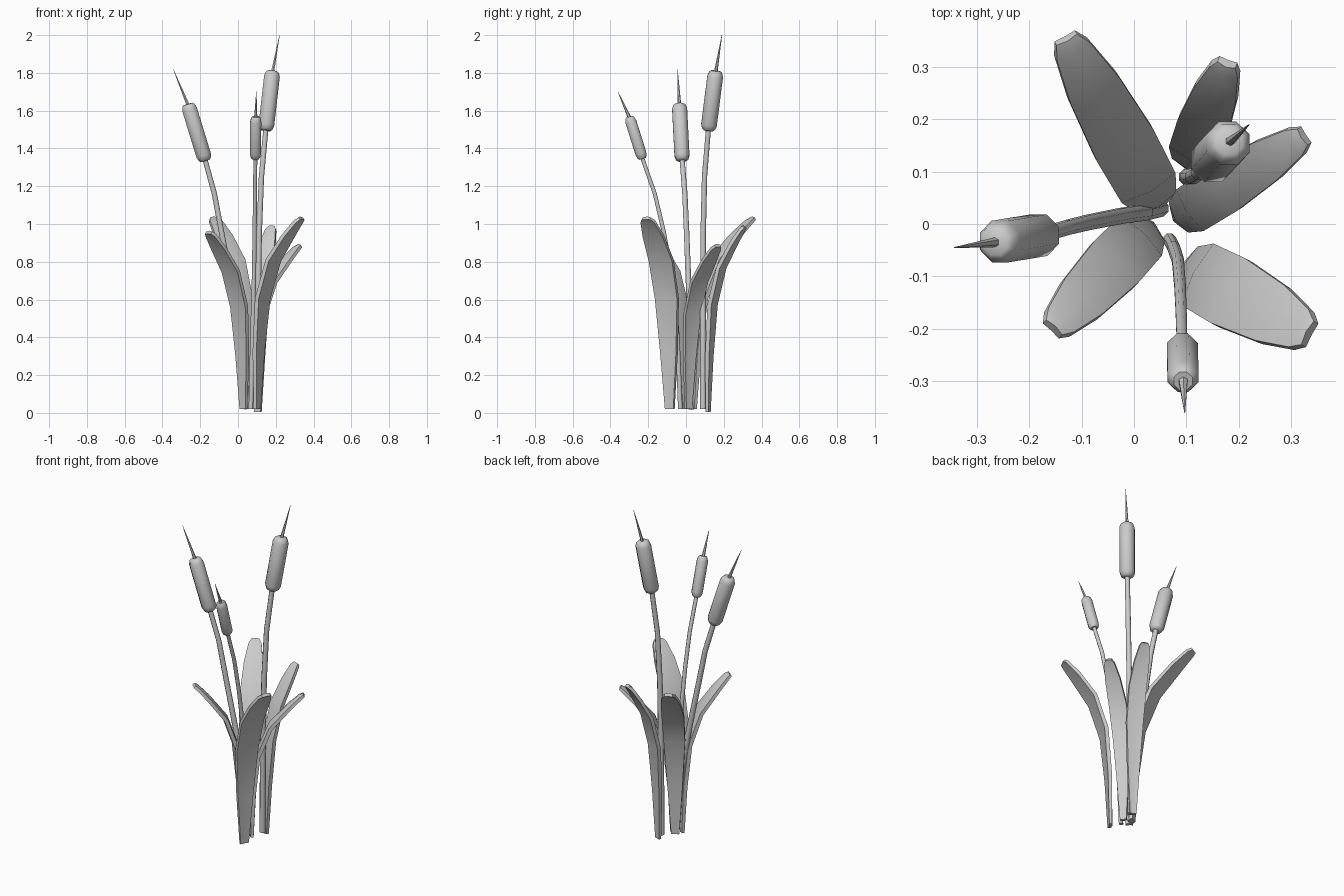
import bpy, bmesh, math
from mathutils import Vector

if "Cube" in bpy.data.objects:
    bpy.data.objects.remove(bpy.data.objects["Cube"])


def finish(name, rings, angle=50):
    """Skin a list of vertex rings, cap both ends, and shade."""
    bm = bmesh.new()
    loops = [[bm.verts.new(p) for p in ring] for ring in rings]
    n = len(loops[0])
    for a, b in zip(loops, loops[1:]):
        for i in range(n):
            j = (i + 1) % n
            bm.faces.new((a[i], a[j], b[j], b[i]))
    bm.faces.new(loops[0][::-1])
    bm.faces.new(loops[-1])
    bmesh.ops.recalc_face_normals(bm, faces=bm.faces)
    mesh = bpy.data.meshes.new(name)
    bm.to_mesh(mesh)
    bm.free()
    ob = bpy.data.objects.new(name, mesh)
    bpy.context.collection.objects.link(ob)
    bpy.ops.object.select_all(action='DESELECT')
    ob.select_set(True)
    bpy.context.view_layer.objects.active = ob
    bpy.ops.object.shade_smooth_by_angle(angle=math.radians(angle))
    return ob


def tube(name, points, radii, sides=8):
    pts = [Vector(p) for p in points]
    rings = []
    for i, p in enumerate(pts):
        t = (pts[min(i + 1, len(pts) - 1)] - pts[max(i - 1, 0)]).normalized()
        u = Vector((0, 1, 0)).cross(t).normalized()
        v = t.cross(u)
        angles = [2 * math.pi * (k + .5) / sides for k in range(sides)]
        rings.append([p + radii[i] * (u * math.cos(a) + v * math.sin(a)) for a in angles])
    return finish(name, rings)


def cattail(label, path, top, tip, head_r, stem_r):
    # curved stem
    n = len(path)
    tube(label + "_stem", path, [stem_r * (1 - .15 * i / (n - 1)) for i in range(n)])
    # seed head with rounded ends
    a, b = Vector(path[-1]), Vector(top)
    length = (b - a).length
    prof = [(0, .6), (.008, .82), (.03, 1), (length - .03, 1), (length - .008, .82), (length, .6)]
    tube(label + "_head", [a.lerp(b, d / length) for d, _ in prof], [head_r * r for _, r in prof])
    # pointed spike
    tube(label + "_spike", [b.lerp(a, .05), tip], [.010, .001], 6)


# (reach fraction, height fraction, width fraction, half thickness)
LEAF = [(0, 0, .36, .010), (.03, .30, .68, .014), (.12, .58, .95, .014), (.36, .78, 1, .013),
        (.70, .91, .85, .012), (.93, .985, .58, .011), (1, 1, .36, .010)]


def leaf(name, base, tip, half_width):
    base, tip = Vector(base), Vector(tip)
    flat = Vector((tip.x - base.x, tip.y - base.y, 0))
    d, up = flat.normalized(), Vector((0, 0, 1))
    side = d.cross(up)
    path = [base + flat * u + up * (tip.z - base.z) * h for u, h, _, _ in LEAF]
    rings = []
    for i, (_, _, w, th) in enumerate(LEAF):
        t = (path[min(i + 1, len(path) - 1)] - path[max(i - 1, 0)]).normalized()
        nrm = up * t.dot(d) - d * t.dot(up)
        s = side * half_width * w
        p = path[i]
        rings.append([p - s - nrm * th, p - nrm * (th * .8), p + s - nrm * th,
                      p + s + nrm * th * .6, p + nrm * (th * 1.2), p - s + nrm * th * .6])
    finish(name, rings, 40)


# cattails
cattail("left_cattail",
        [(.05, .03, .02), (.02, .022, .35), (-.022, .016, .62), (-.088, .003, .96),
         (-.125, -.006, 1.16), (-.173, -.02, 1.335)],
        (-.265, -.035, 1.635), (-.343, -.045, 1.82), .043, .017)
cattail("tall_cattail",
        [(.102, .09, .02), (.104, .09, .5), (.112, .091, .95), (.124, .098, 1.25), (.147, .118, 1.495)],
        (.183, .158, 1.81), (.22, .19, 2.0), .045, .017)
cattail("front_cattail",
        [(.068, -.03, .02), (.076, -.045, .4), (.084, -.07, .7), (.088, -.118, .96),
         (.09, -.165, 1.16), (.092, -.23, 1.345)],
        (.094, -.3, 1.568), (.097, -.36, 1.7), .032, .013)

# leaves
leaf("back_left_leaf", (.045, .038, .02), (-.13, .355, 1.03), .062)
leaf("back_leaf", (.105, .115, .005), (.178, .308, .985), .050)
leaf("right_leaf", (.085, .012, .02), (.325, .168, .885), .050)
leaf("front_right_leaf", (.1, -.085, .02), (.335, -.21, 1.03), .070)
leaf("front_left_leaf", (.03, -.005, .02), (-.155, -.2, .955), .058)
